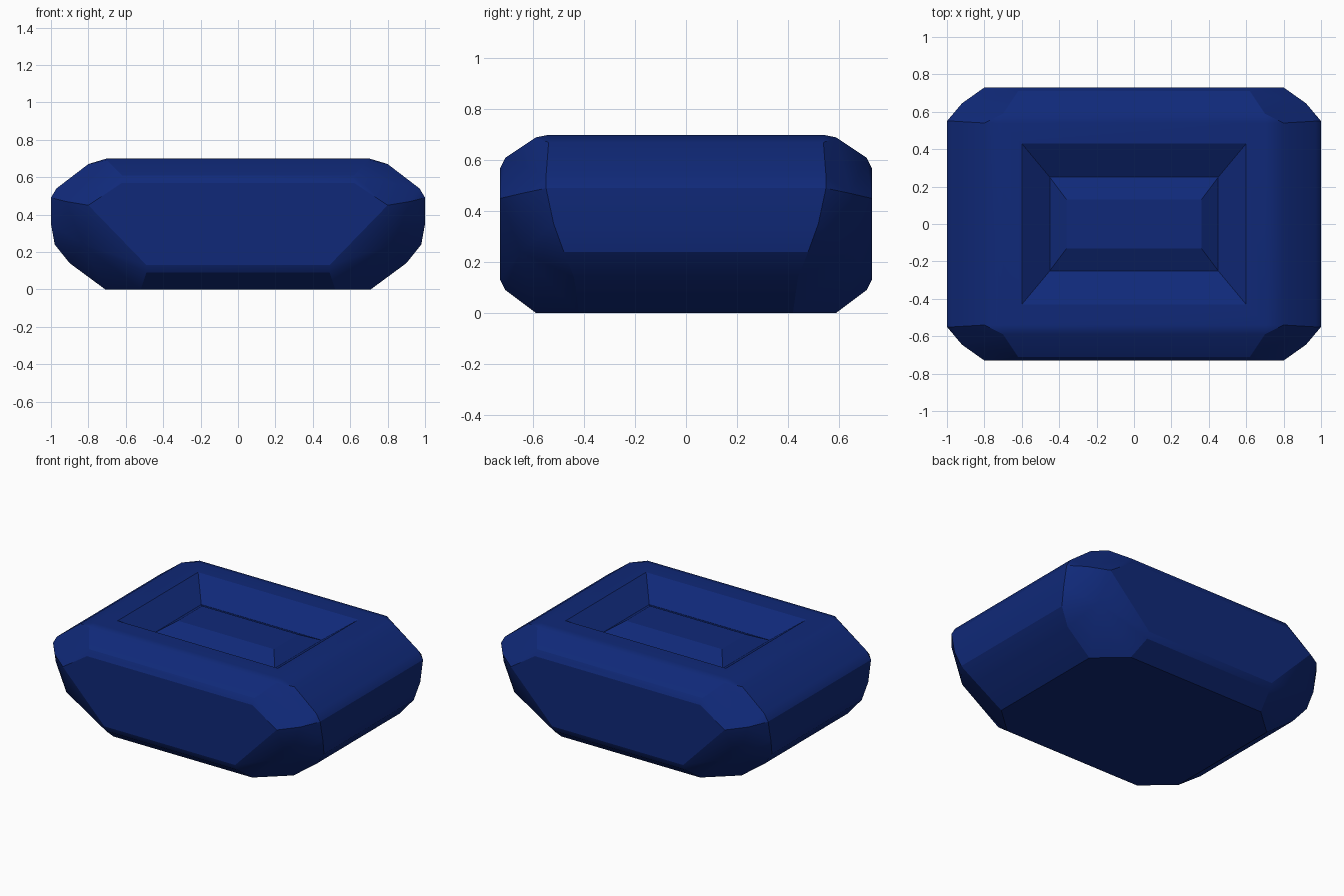
import bpy, bmesh

if "Cube" in bpy.data.objects:
    bpy.data.objects.remove(bpy.data.objects["Cube"])

blue = bpy.data.materials.new("deep_blue")
blue.diffuse_color = (0.005, 0.022, 0.19, 1)
blue.use_nodes = True
blue.node_tree.nodes["Principled BSDF"].inputs["Base Color"].default_value = blue.diffuse_color


def finish(bm, name, angle):
    bmesh.ops.recalc_face_normals(bm, faces=bm.faces[:])
    me = bpy.data.meshes.new(name)
    bm.to_mesh(me)
    bm.free()
    ob = bpy.data.objects.new(name, me)
    bpy.context.collection.objects.link(ob)
    me.materials.append(blue)
    bpy.ops.object.select_all(action='DESELECT')
    ob.select_set(True)
    bpy.context.view_layer.objects.active = ob
    bpy.ops.object.shade_smooth_by_angle(angle=angle)
    return ob


def ring(bm, x, y, z):
    return [bm.verts.new((sx * x, sy * y, z))
            for sx, sy in ((1, 1), (-1, 1), (-1, -1), (1, -1))]


def bridge(bm, a, b):
    for i in range(4):
        j = (i + 1) % 4
        bm.faces.new((a[i], a[j], b[j], b[i]))


# Faceted gem body: hull of one corner's points mirrored to four corners
corner = [
    (0.52, 0.59, 0), (0.71, 0.42, 0),                             # base
    (0.49, 0.71, 0.09), (0.49, 0.73, 0.13),                       # lower front
    (0.90, 0.44, 0.14), (0.98, 0.48, 0.24), (1.0, 0.52, 0.35),    # lower side
    (0.83, 0.65, 0.24), (0.80, 0.73, 0.45),                       # corner facet
    (0.92, 0.645, 0.47), (1.0, 0.55, 0.49), (0.97, 0.55, 0.54),
    (0.62, 0.73, 0.57), (0.62, 0.71, 0.61), (0.70, 0.59, 0.69),   # upper bevels
    (0.80, 0.54, 0.67), (0.70, 0.54, 0.70),
]
bm = bmesh.new()
for x, y, z in corner:
    ring(bm, x, y, z)
res = bmesh.ops.convex_hull(bm, input=bm.verts[:])
loose = [v for v in bm.verts if not v.link_faces]
bmesh.ops.delete(bm, geom=loose, context='VERTS')
bmesh.ops.dissolve_limit(bm, angle_limit=0.03, verts=bm.verts[:], edges=bm.edges[:])

# Open the flat top and sink a sloped recess into it
top = [f for f in bm.faces if all(v.co.z > 0.699 for v in f.verts)]
bmesh.ops.delete(bm, geom=top, context='FACES')
rings = [ring(bm, *r) for r in
         ((0.70, 0.54, 0.70), (0.60, 0.43, 0.70), (0.45, 0.25, 0.59))]
for a, b in zip(rings, rings[1:]):
    bridge(bm, a, b)
bm.faces.new(rings[-1])
bmesh.ops.remove_doubles(bm, verts=bm.verts[:], dist=0.0005)
body = finish(bm, "gem_body", 0.42)
wn = body.modifiers.new("weighted_normals", 'WEIGHTED_NORMAL')
wn.keep_sharp = True

# Raised bevelled plate inside the recess
bm = bmesh.new()
low, high = ring(bm, 0.45, 0.25, 0.59), ring(bm, 0.36, 0.13, 0.65)
bridge(bm, low, high)
bm.faces.new(high)
bm.faces.new(low[::-1])
finish(bm, "raised_plate", 0.3)
